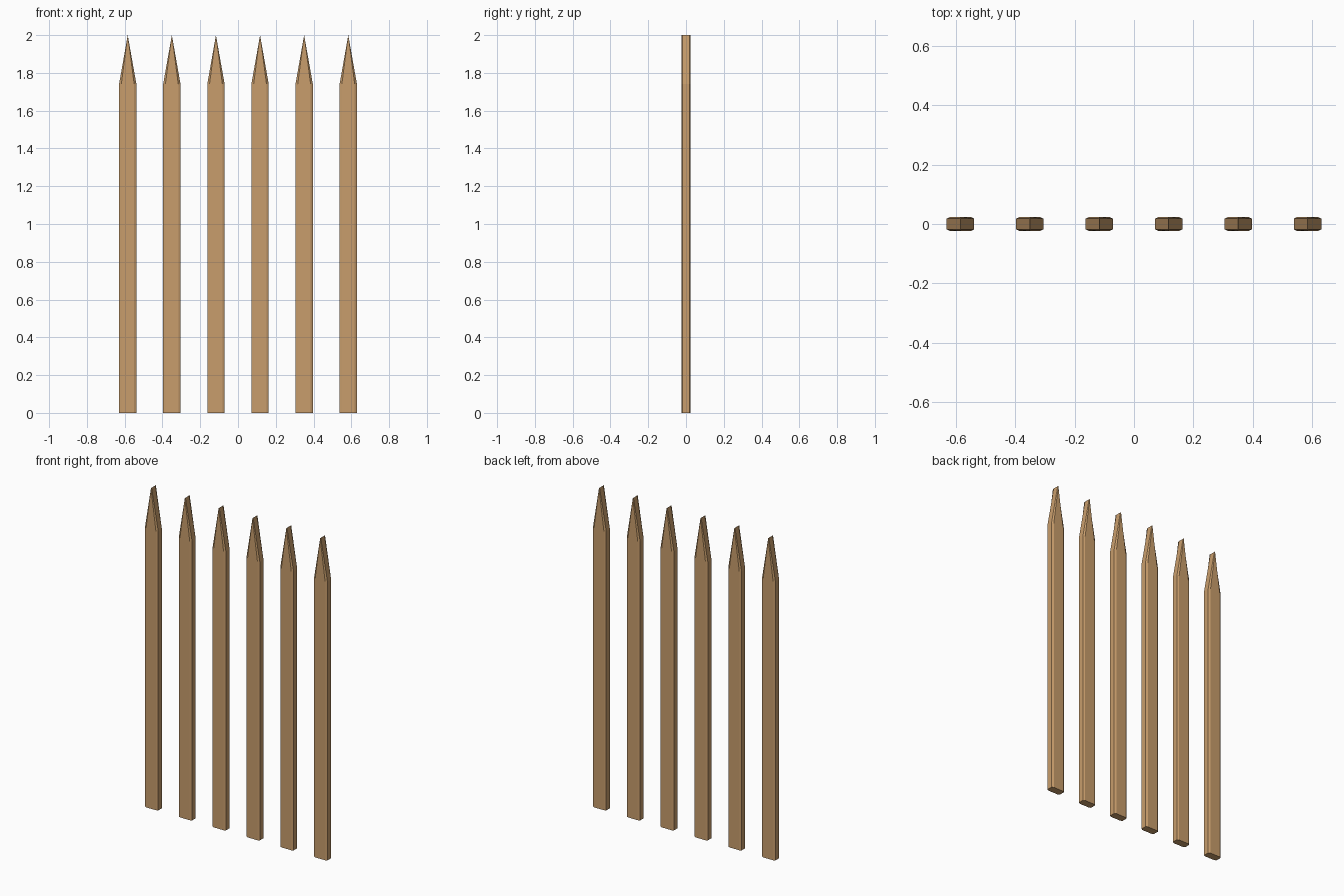
import bpy
import bmesh

if "Cube" in bpy.data.objects:
    bpy.data.objects.remove(bpy.data.objects["Cube"])

HALF_W, HALF_D = 0.046, 0.024      # picket half width and half depth
CUT_X, CUT_Y = 0.012, 0.006        # corner chamfer
SHOULDER, TOP = 1.74, 2.0
PITCH = 0.2335

wood = bpy.data.materials.new("wood")
wood.diffuse_color = (0.58, 0.34, 0.15, 1)
wood.use_nodes = True
wood.node_tree.nodes["Principled BSDF"].inputs["Base Color"].default_value = wood.diffuse_color

# chamfered rectangle cross-section, counter-clockwise
a, b = HALF_W - CUT_X, HALF_D - CUT_Y
quarter = [(HALF_W, b), (a, HALF_D)]
half = quarter + [(-x, y) for x, y in reversed(quarter)]
section = half + [(-x, -y) for x, y in half]


def make_picket_mesh():
    bm = bmesh.new()
    # shaft rings, then the section squeezed to a ridge line at the tip
    rings = [[bm.verts.new((x * s, y, z)) for x, y in section]
             for z, s in ((0, 1), (SHOULDER, 1), (TOP, 0))]
    n = len(section)
    bm.faces.new(rings[0][::-1])
    for lo, hi in zip(rings, rings[1:]):
        for i in range(n):
            j = (i + 1) % n
            bm.faces.new((lo[i], lo[j], hi[j], hi[i]))
    bmesh.ops.remove_doubles(bm, verts=bm.verts[:], dist=1e-5)
    bmesh.ops.recalc_face_normals(bm, faces=bm.faces[:])
    mesh = bpy.data.meshes.new("picket")
    bm.to_mesh(mesh)
    bm.free()
    mesh.materials.append(wood)
    return mesh


# row of six pickets
picket = make_picket_mesh()
for i in range(6):
    ob = bpy.data.objects.new(f"picket_{i + 1}", picket)
    ob.location.x = (i - 2.5) * PITCH
    bpy.context.collection.objects.link(ob)
